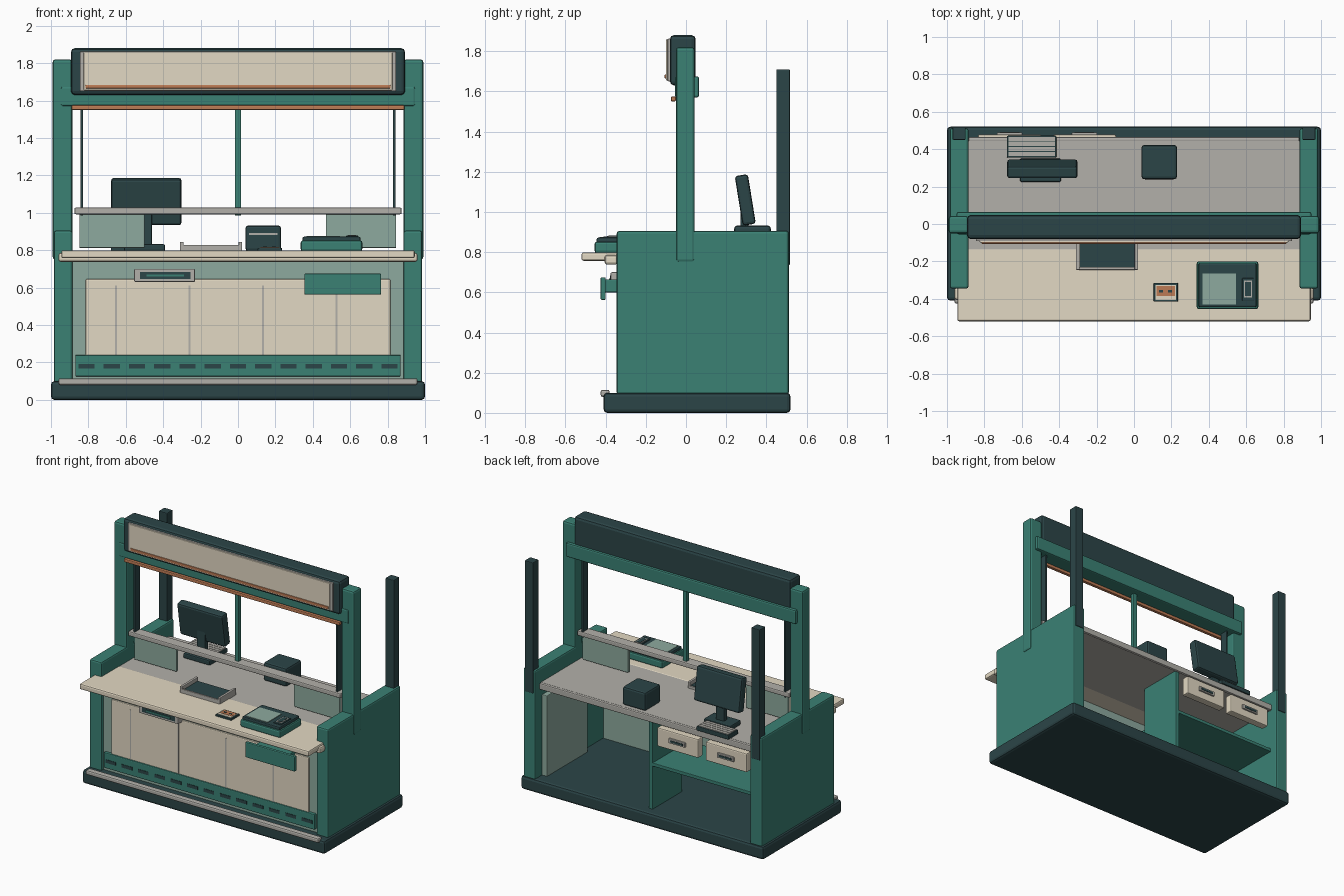
import bpy
import bmesh
from mathutils import Matrix, Vector

cube = bpy.data.objects.get("Cube")
if cube:
    bpy.data.objects.remove(cube, do_unlink=True)


def linear(channel):
    return channel / 12.92 if channel <= .04 else ((channel + .055) / 1.055) ** 2.4


def material(name, *rgb):
    mat = bpy.data.materials.new(name)
    color = [linear(c) for c in rgb] + [1]
    mat.diffuse_color = color
    mat.use_nodes = True
    shader = next(n for n in mat.node_tree.nodes if n.type == "BSDF_PRINCIPLED")
    shader.inputs["Base Color"].default_value = color
    return mat


teal = material("teal paint", .23, .505, .455)
dark = material("dark slate", .17, .27, .28)
cream = material("warm cream", .89, .85, .765)
gray = material("warm gray", .7, .69, .665)
sage = material("sage panel", .555, .665, .62)
copper = material("copper trim", .74, .48, .33)


def box(name, x, y, z, mat, bevel=.006, tilt=0):
    """Box between x, y and z ranges, with chamfered edges and optional tilt."""
    spans = [sorted(s) for s in (x, y, z)]
    size = Vector([b - a for a, b in spans])
    bm = bmesh.new()
    bmesh.ops.create_cube(bm, size=1, matrix=Matrix.Diagonal(size.to_4d()))
    if bevel:
        bmesh.ops.bevel(bm, geom=bm.edges[:], offset=min(bevel, min(size) * .3),
                        segments=2, affect="EDGES", profile=.5)
    mesh = bpy.data.meshes.new(name)
    bm.to_mesh(mesh)
    bm.free()
    mesh.materials.append(mat)
    obj = bpy.data.objects.new(name, mesh)
    obj.location = [(a + b) / 2 for a, b in spans]
    obj.rotation_euler.x = tilt
    bpy.context.collection.objects.link(obj)
    return obj


def wide(name, half, *args, **options):
    """Box centred on x = 0."""
    return box(name, (-half, half), *args, **options)


def pair(name, x, *args, **options):
    """Matching boxes on the left and right."""
    for side, sign in (("left", 1), ("right", -1)):
        box(f"{side}_{name}", [sign * v for v in x], *args, **options)


def at(centre, half):
    return centre - half, centre + half


# Base and side walls
wide("base", 1, (-.41, .52), (0, .1), dark, .018)
wide("foot_rail", .96, (-.425, -.38), (.08, .115), gray, .01)
pair("side_wall", (.885, .985), (-.345, .512), (.09, .905), teal, .012)

# Uprights
pair("front_post", (.885, .991), (-.05, .043), (.75, 1.82), teal, .014)
pair("back_post", (.9, .97), (.45, .517), (.735, 1.71), dark, .005)

# Front wall, cladding and vent plate
wide("front_wall", .885, (-.32, -.29), (.09, .77), sage, 0)
wide("front_panel", .815, (-.332, -.31), (.2, .645), cream)
for i in range(4):
    box(f"panel_groove_{i}", at(-.653 + i * .393, .005), (-.335, -.325), (.24, .61), gray, 0)
wide("vent_plate", .87, (-.342, -.31), (.125, .24), teal)
for i in range(13):
    box(f"vent_slot_{i}", at((i - 6) * .135, .043), (-.345, -.335), (.168, .192), dark, 0)

# Counter and rear worktop
wide("customer_counter", .945, (-.52, -.13), (.757, .799), cream, .01)
wide("counter_front_trim", .96, (-.405, -.34), (.738, .785), cream, .012)
wide("worktop", .885, (-.14, .445), (.757, .797), gray, 0)
wide("worktop_back_edge", .885, (.44, .465), (.75, .797), gray, .008)

# Bag slot and hanging plate under the counter
box("slot_frame", (-.555, -.23), (-.375, -.31), (.63, .7), gray)
box("slot_opening", (-.525, -.255), (-.379, -.37), (.647, .684), dark, 0)
box("slot_bar", (-.49, -.29), (-.384, -.377), (.66, .67), teal, 0)
box("notice_plate", (.355, .765), (-.425, -.4), (.562, .675), teal)
box("notice_bracket", (.42, .7), (-.405, -.31), (.6, .665), teal)

# Screen panels, rail and slim uprights
box("left_screen_panel", (.47, .845), at(0, .012), (.812, 1), sage, .004)
box("right_screen_panel", (-.5, -.848), at(0, .012), (.812, 1), sage, .004)
wide("guard_rail", .875, (-.045, .035), (.992, 1.028), gray, .008)
wide("middle_pole", .016, at(0, .016), (.985, 1.6), teal, .004)
pair("slim_pole", (.828, .842), (-.03, .03), (.985, 1.6), dark, .003)

# Overhead beam and sign
wide("overhead_beam", .948, (-.055, .065), (1.57, 1.675), teal, .01)
wide("copper_rail", .89, (-.075, -.05), (1.55, 1.575), copper)
wide("sign_case", .893, (-.08, .048), (1.63, 1.88), dark, .02)
wide("sign_frame", .845, (-.092, -.07), (1.65, 1.862), gray, .005)
wide("sign_face", .825, (-.1, -.08), (1.655, 1.858), cream, .004)
wide("sign_copper_strip", .815, (-.106, -.09), (1.665, 1.684), copper, .003)

# Coin tray with raised rims
box("tray_floor", (-.31, .022), (-.245, -.05), (.79, .815), gray, .004)
box("tray_liner", (-.29, .002), (-.23, -.06), (.812, .818), dark, 0)
for name, x in (("left", (.003, .022)), ("right", (-.31, -.291))):
    box(f"tray_{name}_rim", x, (-.245, -.05), (.8, .845), gray, .004)
box("tray_front_rim", (-.31, .022), (-.245, -.23), (.8, .828), gray, .003)

# Small card holder
box("card_holder", (.105, .235), (-.415, -.315), (.795, .812), dark, .004)
box("card_face", (.115, .225), (-.405, -.325), (.81, .815), cream, 0)
box("card_copper_patch", (.12, .22), (-.385, -.332), (.812, .817), copper, 0)
for name, x in (("left", .192), ("right", .145)):
    box(f"card_{name}_mark", at(x, .011), (-.365, -.352), (.814, .819), dark, 0)

# Payment terminal
box("terminal_base", (.335, .665), (-.455, -.2), (.795, .852), teal, .012)
box("terminal_top", (.345, .655), (-.445, -.21), (.845, .872), dark, .008)
box("terminal_screen", (.365, .545), (-.43, -.265), (.869, .876), sage, 0)
box("terminal_keypad", (.578, .642), (-.41, -.29), (.865, .878), dark, .003)
box("keypad_frame", at(.61, .022), at(-.347, .045), (.874, .88), gray, 0)
box("keypad_inner", at(.61, .016), at(-.347, .038), (.876, .882), dark, 0)

# Monitor and stand
box("monitor", at(-.49, .188), at(.295, .033), at(1.06, .125), dark, .014, tilt=.16)
box("monitor_neck", (-.53, -.46), (.27, .31), (.81, 1.02), dark)
box("monitor_base", (-.61, -.39), (.225, .35), (.795, .832), dark, .008)

# Keyboard with key rows
box("keyboard", (-.68, -.415), (.355, .472), (.795, .828), dark)
for i in range(4):
    box(f"key_row_{i}", (-.672, -.423), at(.375 + i * .026, .011), (.825, .833), gray, 0)

# Receipt printer
box("printer", (.04, .23), (.24, .422), (.795, .932), dark, .014)
box("printer_paper_slot", (.06, .21), (.236, .245), (.882, .893), gray, 0)

# Rear storage
box("storage_divider", (-.04, -.01), (.1, .45), (.09, .76), teal, .003)
box("storage_shelf", (-.89, -.03), (.02, .45), (.42, .445), teal, .003)
box("storage_side_panel", (.845, .888), (-.05, .43), (.09, .7), sage, .005)
for name, x in (("left", -.265), ("right", -.665)):
    box(f"{name}_drawer", at(x, .17), (.42, .478), (.595, .735), cream, .008)
    box(f"{name}_drawer_handle", at(x, .068), (.47, .49), (.65, .685), gray, .004)
    box(f"{name}_drawer_grip", at(x, .052), (.486, .493), (.66, .675), dark, 0)
